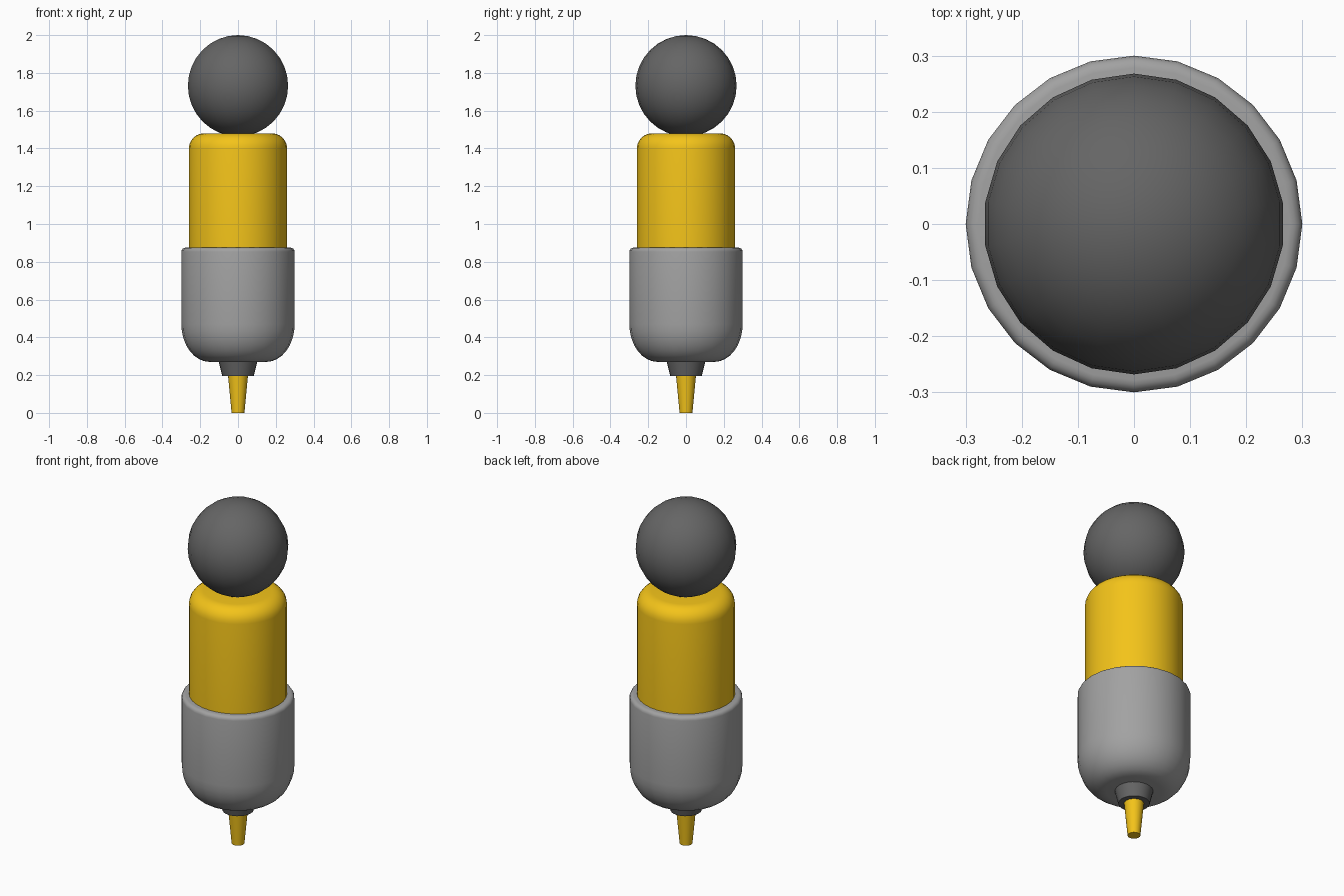
import bpy, bmesh
from math import sin, cos, pi, radians

if "Cube" in bpy.data.objects:
    bpy.data.objects.remove(bpy.data.objects["Cube"])


def material(name, color):
    m = bpy.data.materials.new(name)
    m.diffuse_color = (*color, 1)
    m.use_nodes = True
    m.node_tree.nodes["Principled BSDF"].inputs["Base Color"].default_value = m.diffuse_color
    return m


yellow = material("yellow", (0.9, 0.55, 0.01))
dark = material("dark_grey", (0.13, 0.13, 0.13))
grey = material("mid_grey", (0.36, 0.36, 0.36))


def finish(obj, mat):
    obj.data.materials.append(mat)
    bpy.ops.object.select_all(action='DESELECT')
    obj.select_set(True)
    bpy.context.view_layer.objects.active = obj
    bpy.ops.object.shade_smooth_by_angle(angle=radians(30))


def lathe(name, profile, sides, mat):
    """Closed solid of revolution from (radius, z) points, bottom to top."""
    bm = bmesh.new()
    rings = [[bm.verts.new((r * cos(2 * pi * i / sides), r * sin(2 * pi * i / sides), z))
              for i in range(sides)] for r, z in profile]
    for a, b in zip(rings, rings[1:]):
        for i in range(sides):
            j = (i + 1) % sides
            bm.faces.new((a[i], a[j], b[j], b[i]))
    bm.faces.new(rings[0][::-1])
    bm.faces.new(rings[-1])
    mesh = bpy.data.meshes.new(name)
    bm.to_mesh(mesh)
    bm.free()
    obj = bpy.data.objects.new(name, mesh)
    bpy.context.collection.objects.link(obj)
    finish(obj, mat)


def rounded(radius, z, rx, rz, steps):
    """Quarter-ellipse edge from the side wall to the cap at height z."""
    return [(radius - rx + rx * cos(t), z - rz + rz * sin(t))
            for t in (pi / 2 * k / steps for k in range(steps + 1))]


# Tapered tip and its collar
lathe("tip", [(0.034, 0.0), (0.053, 0.2)], 24, yellow)
lathe("tip_collar", [(0.083, 0.195), (0.103, 0.275)], 24, dark)

# Lower sleeve: large rounding below, small rounded rim above
lathe("sleeve", rounded(0.30, 0.27, 0.15, -0.20, 8)[::-1]
      + rounded(0.30, 0.875, 0.022, 0.022, 4), 24, grey)

# Upper barrel with rounded shoulder
lathe("barrel", [(0.26, 0.86)] + rounded(0.26, 1.48, 0.08, 0.08, 6), 32, yellow)

# Ball on top
bpy.ops.mesh.primitive_uv_sphere_add(segments=22, ring_count=16, radius=0.268,
                                     location=(0, 0, 1.732))
ball = bpy.context.object
ball.name = "ball"
finish(ball, dark)
